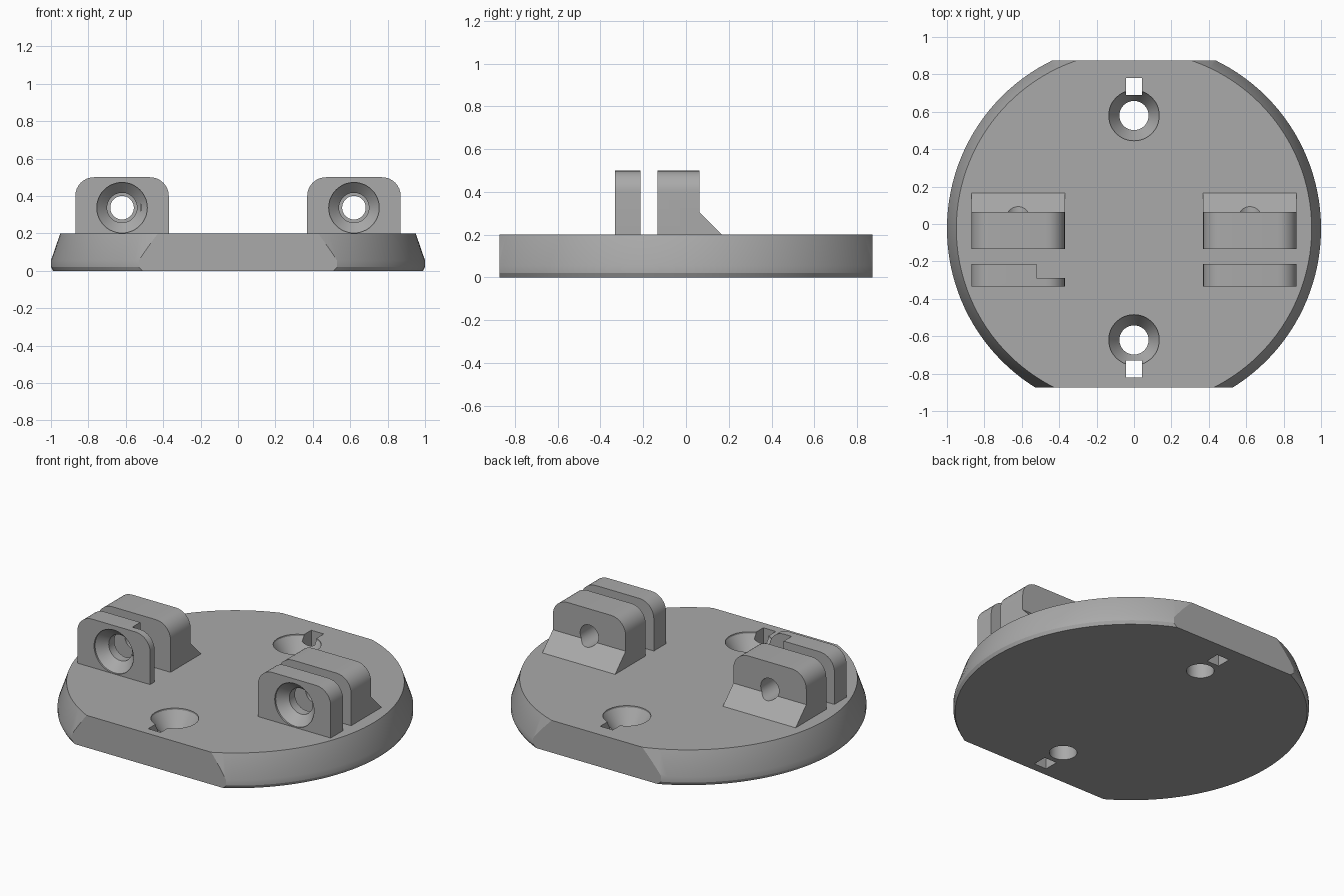
import bpy, bmesh, math
from mathutils import Matrix, Vector

cube = bpy.data.objects.get("Cube")
if cube:
    bpy.data.objects.remove(cube, do_unlink=True)

grey = bpy.data.materials.new("plain grey")
grey.use_nodes = True
colour = (0.4, 0.4, 0.4, 1)
grey.diffuse_color = colour
grey.node_tree.nodes["Principled BSDF"].inputs["Base Color"].default_value = colour


def make(name, bm):
    bmesh.ops.recalc_face_normals(bm, faces=bm.faces)
    mesh = bpy.data.meshes.new(name)
    bm.to_mesh(mesh)
    bm.free()
    obj = bpy.data.objects.new(name, mesh)
    bpy.context.collection.objects.link(obj)
    mesh.materials.append(grey)
    return obj


def box(name, x, y, z):
    bm = bmesh.new()
    bmesh.ops.create_cube(bm, size=1)
    for v in bm.verts:
        v.co = [a + (b - a) * (c + 0.5) for (a, b), c in zip((x, y, z), v.co)]
    return make(name, bm)


def prism(name, points, direction):
    """Extrude a closed outline along a direction."""
    bm = bmesh.new()
    face = bm.faces.new([bm.verts.new(p) for p in points])
    new = bmesh.ops.extrude_face_region(bm, geom=[face])["geom"]
    bmesh.ops.translate(bm, vec=direction,
                        verts=[v for v in new if isinstance(v, bmesh.types.BMVert)])
    return make(name, bm)


def lathe(name, profile, centre, steps, tilt=0):
    """Closed solid turned from (radius, height) rings, bottom to top."""
    bm = bmesh.new()
    rings = []
    for r, z in profile:
        angles = [2 * math.pi * i / steps for i in range(steps)]
        rings.append([bm.verts.new((r * math.cos(a), r * math.sin(a), z)) for a in angles])
    for low, high in zip(rings, rings[1:]):
        for i in range(steps):
            j = (i + 1) % steps
            bm.faces.new((low[i], low[j], high[j], high[i]))
    bm.faces.new(rings[0])
    bm.faces.new(rings[-1])
    bm.transform(Matrix.Translation(centre) @ Matrix.Rotation(tilt, 4, 'X'))
    return make(name, bm)


def combine(obj, tool, operation='DIFFERENCE'):
    mod = obj.modifiers.new("cut", 'BOOLEAN')
    mod.operation, mod.object, mod.solver = operation, tool, 'EXACT'
    bpy.context.view_layer.objects.active = obj
    bpy.ops.object.modifier_apply(modifier=mod.name)
    bpy.data.objects.remove(tool, do_unlink=True)


def finish(obj):
    bpy.ops.object.select_all(action='DESELECT')
    obj.select_set(True)
    bpy.context.view_layer.objects.active = obj
    bpy.ops.object.shade_smooth_by_angle(angle=math.radians(20))


# Round base with a tapered rim and two flat sides
base = lathe("base_plate", [(0.99, 0), (1, 0.02), (1, 0.055), (0.95, 0.2)],
             (0, -0.025, 0), 128)
for side in (-1, 1):
    combine(base, box("flat_cutter", (-2, 2), sorted((side * 0.873, side * 2)), (-1, 1)))

# Countersunk screw holes, each with a square slot beside it
for y, slot in ((0.58, (0.69, 0.78)), (-0.62, (-0.82, -0.73))):
    combine(base, lathe("screw_cutter", [(0.078, -0.1), (0.078, 0.1), (0.135, 0.19),
                                         (0.135, 0.3)], (0, y, 0), 48))
    combine(base, box("slot_cutter", (-0.043, 0.043), slot, (-0.1, 0.3)))
finish(base)


def rounded_plate(name, x, front, back):
    """Upright plate with rounded upper corners."""
    half, radius, top = 0.25, 0.1, 0.5
    points = [(x - half, front, 0.2), (x + half, front, 0.2)]
    for cx, start in ((x + half - radius, 0), (x - half + radius, 90)):
        for i in range(9):
            a = math.radians(start + i * 90 / 8)
            points.append((cx + radius * math.cos(a), front, top - radius + radius * math.sin(a)))
    return prism(name, points, Vector((0, back - front, 0)))


# A pair of hinge brackets: slim front lug, thick rear lug with a sloped foot
for label, x in (("right", -0.62), ("left", 0.62)):
    front = rounded_plate(label + "_front_lug", x, -0.333, -0.213)
    combine(front, lathe("bolt_cutter", [(0.135, -0.1), (0.135, 0.01), (0.08, 0.065),
                                         (0.08, 0.3)], (x, -0.333, 0.337), 48, -math.pi / 2))
    if x < 0:  # stepped recess behind the inner end
        combine(front, box("recess_cutter", (-0.522, -0.3), (-0.29, -0.1), (0.1, 0.6)))
    finish(front)

    rear = rounded_plate(label + "_rear_lug", x, -0.133, 0.063)
    foot = prism("foot", [(x - 0.25, 0, 0.2), (x - 0.25, 0.167, 0.2),
                          (x - 0.25, 0.063, 0.304), (x - 0.25, 0, 0.304)], Vector((0.5, 0, 0)))
    combine(rear, foot, 'UNION')
    combine(rear, lathe("pin_cutter", [(0.063, -0.4), (0.063, 0.4)],
                        (x, 0, 0.337), 48, -math.pi / 2))
    finish(rear)
